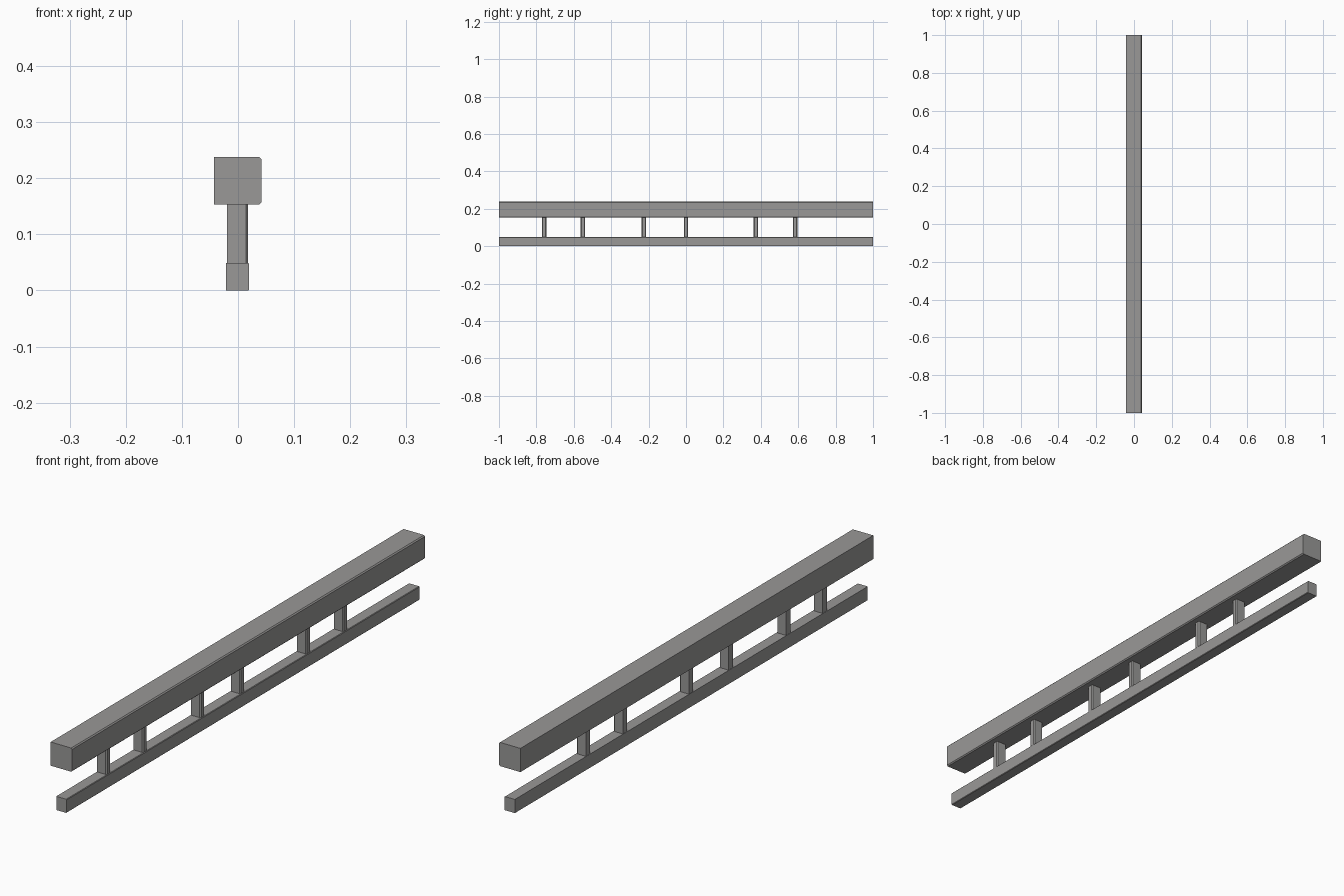
import bpy
import bmesh

if "Cube" in bpy.data.objects:
    bpy.data.objects.remove(bpy.data.objects["Cube"])

grey = bpy.data.materials.new("warm_grey")
grey.diffuse_color = (0.32, 0.315, 0.31, 1.0)
grey.use_nodes = True
grey.node_tree.nodes["Principled BSDF"].inputs["Base Color"].default_value = grey.diffuse_color


def prism(name, outline, axis, start, end):
    """Extrude a closed 2D outline along y (x, z outline) or z (x, y outline)."""
    def point(a, b, t):
        return (a, t, b) if axis == "y" else (a, b, t)

    bm = bmesh.new()
    rings = [[bm.verts.new(point(a, b, t)) for a, b in outline] for t in (start, end)]
    n = len(outline)
    for i in range(n):
        j = (i + 1) % n
        bm.faces.new((rings[0][i], rings[0][j], rings[1][j], rings[1][i]))
    bm.faces.new(rings[0])
    bm.faces.new(rings[1])
    bmesh.ops.recalc_face_normals(bm, faces=bm.faces)
    mesh = bpy.data.meshes.new(name)
    bm.to_mesh(mesh)
    bm.free()
    mesh.materials.append(grey)
    obj = bpy.data.objects.new(name, mesh)
    bpy.context.collection.objects.link(obj)


def chamfered(left, right, low, high, cut):
    """Rectangle whose two right-hand corners are cut off."""
    return [(left, low), (right - cut, low), (right, low + cut),
            (right, high - cut), (right - cut, high), (left, high)]


# long rails
prism("top_rail", chamfered(-0.043, 0.042, 0.153, 0.238, 0.004), "y", -1, 1)
prism("bottom_rail", chamfered(-0.021, 0.020, 0.0, 0.049, 0.002), "y", -1, 1)

# unevenly spaced posts between the rails
for i, y in enumerate((-0.758, -0.551, -0.225, 0.0, 0.374, 0.584)):
    outline = chamfered(-0.020, 0.018, y - 0.012, y + 0.012, 0.004)
    prism(f"post_{i + 1}", outline, "z", 0.049, 0.153)
